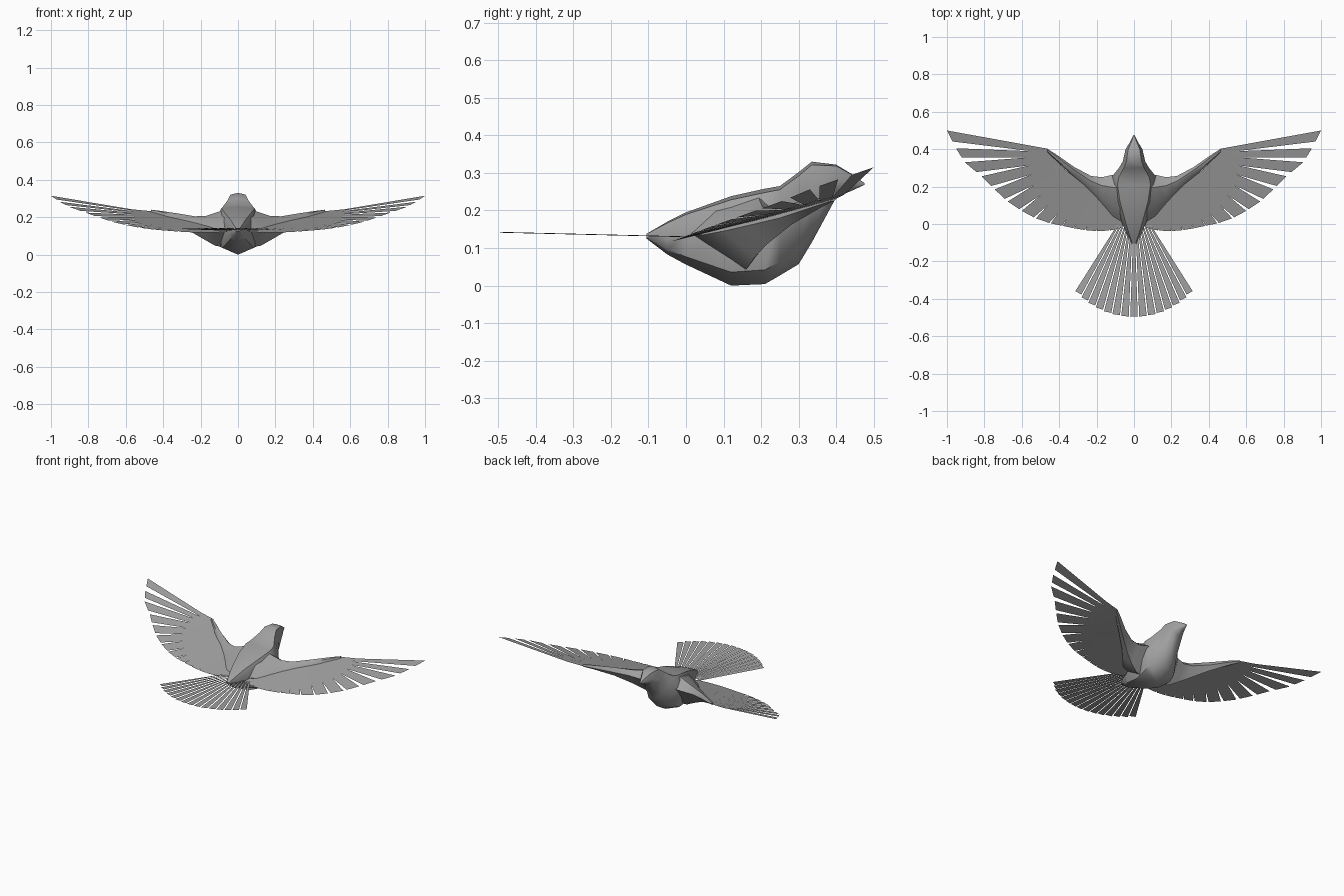
import bpy
import math
from mathutils import Vector

cube = bpy.data.objects.get("Cube")
if cube:
    bpy.data.objects.remove(cube, do_unlink=True)

grey = bpy.data.materials.new("plumage_grey")
grey.use_nodes = True
grey.diffuse_color = (0.35, 0.35, 0.35, 1)
grey.node_tree.nodes["Principled BSDF"].inputs["Base Color"].default_value = (0.35, 0.35, 0.35, 1)


def make(name, verts, faces, mirror=False):
    mesh = bpy.data.meshes.new(name)
    mesh.from_pydata([tuple(v) for v in verts], [], faces)
    mesh.materials.append(grey)
    obj = bpy.data.objects.new(name, mesh)
    bpy.context.collection.objects.link(obj)
    if mirror:
        obj.modifiers.new("mirror", "MIRROR").use_mirror_merge = False
    bpy.ops.object.select_all(action="DESELECT")
    obj.select_set(True)
    bpy.context.view_layer.objects.active = obj
    bpy.ops.object.shade_smooth_by_angle(angle=math.radians(45))
    return obj


def loft(name, rings, mirror=False):
    n = len(rings[0])
    verts = [p for ring in rings for p in ring]
    faces = [(k * n + i, k * n + (i + 1) % n, (k + 1) * n + (i + 1) % n, (k + 1) * n + i)
             for k in range(len(rings) - 1) for i in range(n)]
    last = (len(rings) - 1) * n
    faces += [tuple(reversed(range(n))), tuple(range(last, last + n))]
    return make(name, verts, faces, mirror)


def along(points, t):
    # Point at fraction t of a polyline, by index
    s = t * (len(points) - 1)
    i = min(int(s), len(points) - 2)
    return Vector(points[i]).lerp(Vector(points[i + 1]), s - i)


# Body, head and beak: y, bottom, top, half width, height of widest point
stations = [
    (-.105, .125, .138, .012, .131),
    (-.05, .083, .17, .04, .13),
    (0, .056, .195, .062, .14),
    (.12, 0, .238, .11, .16),
    (.21, .004, .258, .13, .17),
    (.25, .027, .265, .12, .18),
    (.30, .057, .302, .08, .21),
    (.335, .115, .33, .06, .25),
    (.40, .235, .322, .045, .28),
    (.44, .252, .298, .02, .275),
    (.475, .268, .273, .003, .27),
]
rings = []
for y, zb, zt, w, zm in stations:
    h = zt - zb
    half = [(.75 * w, zb + .15 * h), (w, zm), (.68 * w, zt - .04 * h)]
    outline = [(0, zb)] + half + [(0, zt)] + [(-x, z) for x, z in reversed(half)]
    rings.append([(x, y, z) for x, z in outline])
loft("body", rings)

# Wing arms: x, leading y, trailing y, bottom z, leading z, top z, trailing z
arm = [
    (.06, .27, .01, .04, .19, .245, .14),
    (.12, .262, .045, .047, .18, .224, .135),
    (.17, .25, .1, .075, .172, .208, .145),
    (.23, .257, .165, .11, .177, .205, .16),
    (.32, .305, .25, .162, .195, .22, .18),
    (.42, .375, .34, .208, .222, .235, .21),
    (.465, .402, .385, .225, .233, .24, .225),
]
rings = []
for x, yl, yt, zb, zl, zt, ze in arm:
    c = yl - yt
    rings.append([(x, yl, zl), (x, yl - .3 * c, zt), (x, yt + .25 * c, (zt + ze) / 2 + .008),
                  (x, yt, ze), (x, yt + .55 * c, zb)])
loft("wing_arms", rings, mirror=True)


# Wing feathers follow a gently upswept surface
def on_wing(p):
    return Vector((p[0], p[1], .127 + .065 * p[0] ** 3 + .246 * p[1]))


tips = [(1, .5), (.952, .405), (.905, .33), (.815, .255), (.745, .185), (.675, .12),
        (.6, .07), (.525, .03), (.445, .003), (.38, -.01), (.32, -.023), (.26, -.033),
        (.2, -.038), (.13, -.035), (.06, -.02)]
root_line = [(.46, .402), (.38, .3), (.23, .18), (.05, .05)]
count = len(tips) - 1
roots = [along(root_line, (i / count) ** 1.1) for i in range(count + 1)]
verts, faces = [], []
for i in range(count):
    t = i / count
    join = min(.9, .2 + 1.1 * t)
    a, b = Vector(tips[i]), Vector(tips[i + 1])
    mids = [roots[j].lerp(Vector(tips[j]), join) for j in (i, i + 1)]
    end = a.lerp(b, min(.92, .62 + .55 * t))
    k = len(verts)
    verts += [on_wing(p) for p in (roots[i], roots[i + 1], mids[0], mids[1], a, end)]
    faces += [(k, k + 2, k + 3, k + 1), (k + 2, k + 4, k + 5, k + 3)]
make("wing_feathers", verts, faces, mirror=True)

# Tail: a fan of narrow feathers, each tilted slightly about its length
verts, faces = [], []
feathers = 15
spread = math.radians(32.5)
step = 2 * spread / feathers
for i in range(feathers):
    mid = -spread + (i + .5) * step
    length = .636 - .054 * (mid / spread) ** 2
    k = len(verts)
    for radius, width in ((.17, .32), (length, .42)):
        for side in (-1, 1):
            ang = mid + side * width * step
            y = .14 - radius * math.cos(ang)
            verts.append((radius * math.sin(ang), y, .13 - .024 * y + side * .001))
    faces.append((k, k + 2, k + 3, k + 1))
make("tail_feathers", verts, faces)
